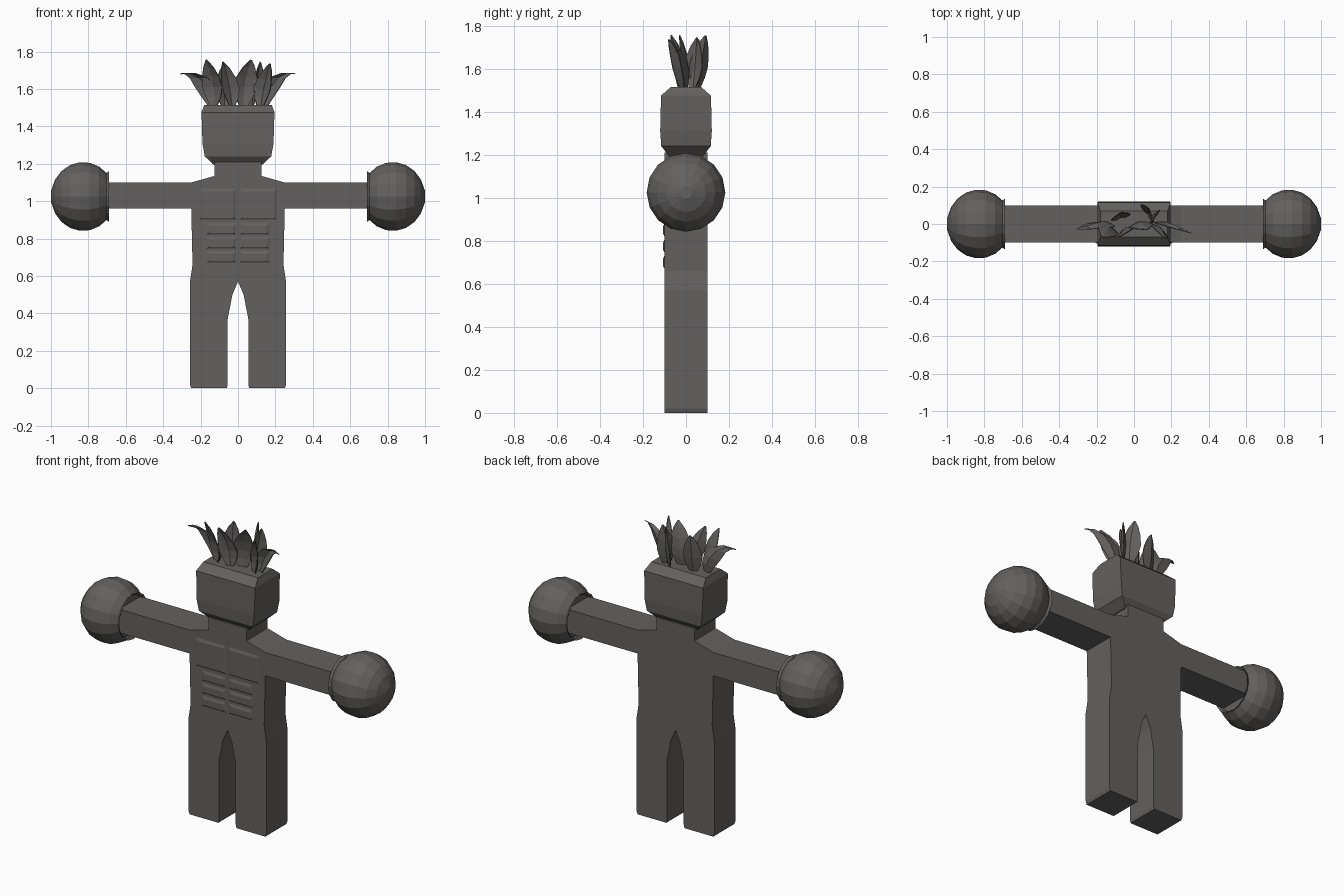
import bpy, bmesh, math
from mathutils import Vector

if "Cube" in bpy.data.objects:
    bpy.data.objects.remove(bpy.data.objects["Cube"])

grey = bpy.data.materials.new("dark_grey")
grey.diffuse_color = (0.125, 0.12, 0.115, 1)
grey.use_nodes = True
grey.node_tree.nodes["Principled BSDF"].inputs["Base Color"].default_value = grey.diffuse_color


def finish(name, bm, closed=True):
    if closed:
        bmesh.ops.recalc_face_normals(bm, faces=bm.faces[:])
    me = bpy.data.meshes.new(name)
    bm.to_mesh(me)
    bm.free()
    me.materials.append(grey)
    ob = bpy.data.objects.new(name, me)
    bpy.context.collection.objects.link(ob)
    return ob


def loft(bm, rings):
    """Skin a list of equal-length vertex rings and cap both ends."""
    vs = [[bm.verts.new(p) for p in r] for r in rings]
    n = len(vs[0])
    for a, b in zip(vs, vs[1:]):
        for i in range(n):
            bm.faces.new((a[i], a[(i + 1) % n], b[(i + 1) % n], b[i]))
    bm.faces.new(vs[0])
    bm.faces.new(vs[-1])


def rect(x, y, z):
    return [(-x, -y, z), (x, -y, z), (x, y, z), (-x, y, z)]


# Body, arms and legs: one mirrored outline given thickness
half = [(0.03, 0.50), (0.055, 0.37), (0.055, 0.02), (0.06, 0), (0.25, 0),
        (0.257, 0.02), (0.257, 0.57), (0.243, 0.66), (0.25, 0.96), (0.74, 0.96),
        (0.74, 1.10), (0.25, 1.10), (0.125, 1.135), (0.125, 1.21)]
outline = [(0, 0.57)] + half + [(-x, z) for x, z in reversed(half)]
bm = bmesh.new()
loft(bm, [[(x, y, z) for x, z in outline] for y in (-0.1, 0.1)])
finish("body", bm)

# Head: stacked rectangles
bm = bmesh.new()
loft(bm, [rect(*r) for r in [(0.13, 0.08, 1.195), (0.178, 0.115, 1.24), (0.19, 0.12, 1.31),
                             (0.195, 0.116, 1.475), (0.18, 0.07, 1.515)]])
finish("head", bm)


# Chest and stomach muscles: low bulging plates on the front
def bulge(bm, x0, x1, z0, z1, h):
    i = 0.018
    def ring(d, y, s=1):
        return [(x0 + d, y, z0 + d * s), (x1 - d, y, z0 + d * s),
                (x1 - d, y, z1 - d), (x0 + d, y, z1 - d)]
    loft(bm, [ring(0, -0.099), ring(i, -0.1 - h, 0.6)])


bm = bmesh.new()
for x0, x1 in ((0.008, 0.17), (-0.17, -0.008)):
    for z0 in (0.67, 0.745, 0.82):
        bulge(bm, x0, x1, z0, z0 + 0.065, 0.006)
for x0, x1 in ((0.008, 0.21), (-0.21, -0.008)):
    bulge(bm, x0, x1, 0.90, 1.07, 0.006)
finish("muscles", bm)

# Fists: faceted balls around the arm ends, hollowed on the inner side
prof = [(1.0, 0.03)]
for k in range(1, 8):
    t = math.radians(12 + k * 18)
    prof.append((0.828 + 0.172 * math.cos(t), 0.184 * math.sin(t)))
prof += [(0.69, 0.135), (0.715, 0.12)]
for side, name in ((-1, "left_fist"), (1, "right_fist")):
    bm = bmesh.new()
    loft(bm, [[(side * x, r * math.cos(a), 1.025 + r * math.sin(a))
               for a in [2 * math.pi * i / 16 for i in range(16)]] for x, r in prof])
    finish(name, bm)


# Hair: thin folded leaves that narrow at the root and curl at the tip
def leaf(bm, base, lean, height, width, turn, curl=0.0):
    w = Vector((math.cos(turn), math.sin(turn), 0))
    n = Vector((-w.y, w.x, 0))
    rows = []
    for t, s in ((0, 0.3), (0.22, 0.8), (0.42, 1), (0.65, 0.85), (0.85, 0.5), (1, 0.06)):
        c = Vector((base[0] + lean[0] * t ** 2, base[1] + lean[1] * t ** 2,
                    1.505 + height * t - curl * max(0, t - 0.6) ** 2))
        rows.append([bm.verts.new(p) for p in
                     (c - w * width * s, c + n * 0.018 * s, c + w * width * s)])
    for a, b in zip(rows, rows[1:]):
        for i in (0, 1):
            bm.faces.new((a[i], a[i + 1], b[i + 1], b[i]))


bm = bmesh.new()
# root (x, y), lean (x, y), height, half width, turn, curl
for args in [((-0.14, 0.0), (-0.165, -0.03), 0.24, 0.06, -0.2, 0.4),
             ((-0.13, -0.02), (-0.04, -0.05), 0.25, 0.06, -0.5, 0),
             ((-0.07, 0.03), (0.0, 0.03), 0.23, 0.055, 0.3, 0),
             ((-0.03, -0.03), (-0.05, -0.04), 0.24, 0.05, 0.4, 0),
             ((0.03, 0.0), (0.04, -0.03), 0.25, 0.065, 0.2, 0),
             ((0.07, 0.05), (0.0, 0.04), 0.25, 0.055, -0.9, 0),
             ((0.11, 0.03), (0.01, 0.02), 0.24, 0.05, 1.0, 0),
             ((0.12, -0.02), (0.05, -0.06), 0.23, 0.055, -0.6, 0),
             ((0.14, 0.0), (0.165, -0.05), 0.24, 0.055, -0.25, 0.4)]:
    leaf(bm, *args)
hair = finish("hair", bm, closed=False)
mod = hair.modifiers.new("thickness", "SOLIDIFY")
mod.thickness = 0.005
mod.offset = 0
